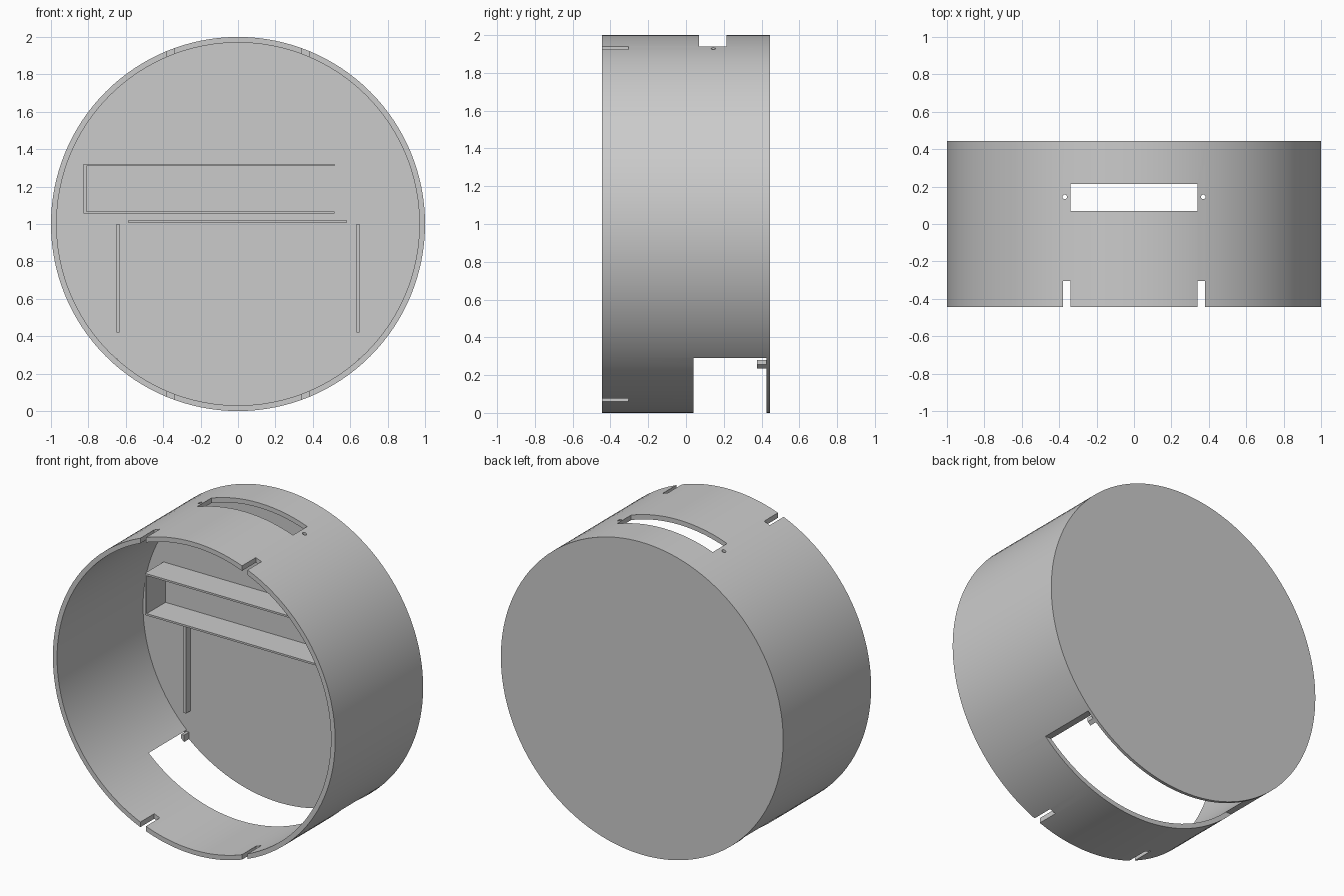
import bpy, bmesh, math

cube = bpy.data.objects.get("Cube")
if cube:
    bpy.data.objects.remove(cube, do_unlink=True)

grey = bpy.data.materials.new("plain_grey")
grey.use_nodes = True
grey.diffuse_color = (0.6, 0.6, 0.6, 1)
grey.node_tree.nodes["Principled BSDF"].inputs["Base Color"].default_value = (0.6, 0.6, 0.6, 1)

FRONT, BACK = -0.445, 0.445
FLOOR = 0.425          # inner face of the back plate
SINK = FLOOR + 0.005   # fittings sink slightly into the back plate


def box(name, x, y, z):
    """Box from (min, max) pairs."""
    bpy.ops.mesh.primitive_cube_add(size=1, location=[sum(p) / 2 for p in (x, y, z)])
    ob = bpy.context.object
    ob.name = name
    ob.scale = [p[1] - p[0] for p in (x, y, z)]
    bpy.ops.object.transform_apply(location=True, rotation=True, scale=True)
    ob.data.materials.append(grey)
    return ob


def drum(name, radius, y):
    """Cylinder lying along y."""
    bpy.ops.mesh.primitive_cylinder_add(vertices=128, radius=radius, depth=y[1] - y[0],
                                        location=(0, sum(y) / 2, 1), rotation=(math.pi / 2, 0, 0))
    ob = bpy.context.object
    ob.name = name
    bpy.ops.object.transform_apply(location=True, rotation=True, scale=True)
    ob.data.materials.append(grey)
    return ob


def cut(target, cutter):
    mod = target.modifiers.new("cut", "BOOLEAN")
    mod.operation = "DIFFERENCE"
    mod.solver = "EXACT"
    mod.object = cutter
    bpy.context.view_layer.objects.active = target
    bpy.ops.object.modifier_apply(modifier=mod.name)
    bpy.data.objects.remove(cutter, do_unlink=True)


# Round housing, open at the front
housing = drum("housing", 1.0, (FRONT, BACK))
cut(housing, drum("bore", 0.97, (-1, FLOOR)))

# Large bottom opening and top window
cut(housing, box("bottom_opening", (-0.9, 0.9), (0.04, FLOOR), (-0.2, 0.29)))
cut(housing, box("top_window", (-0.34, 0.34), (0.07, 0.215), (1.7, 2.2)))

for side in (-1, 1):
    # Screw holes beside the window
    bpy.ops.mesh.primitive_cylinder_add(vertices=16, radius=0.012, depth=0.4,
                                        location=(side * 0.37, 0.145, 1.95))
    cut(housing, bpy.context.object)
    # Notches in the front rim, top and bottom
    span = sorted((side * 0.34, side * 0.38))
    for z in ((1.8, 2.2), (-0.2, 0.2)):
        cut(housing, box("notch", span, (-0.6, -0.305), z))

bpy.ops.object.select_all(action="DESELECT")
housing.select_set(True)
bpy.context.view_layer.objects.active = housing
bpy.ops.object.shade_smooth_by_angle(angle=math.radians(30))

# Three-sided tray on the back plate
tray = (0.235, SINK)
box("tray_top", (-0.825, 0.515), tray, (1.31, 1.322))
box("tray_bottom", (-0.825, 0.515), tray, (1.055, 1.067))
box("tray_end", (-0.825, -0.811), tray, (1.067, 1.31))

# Low ribs on the back plate
rib = (0.378, SINK)
box("cross_rib", (-0.585, 0.58), rib, (1.005, 1.021))
for side, label in ((1, "left"), (-1, "right")):
    box(label + "_rib", sorted((side * 0.633, side * 0.649)), rib, (0.42, 1.0))

    # Small peg at the edge of the bottom opening, trimmed to the outer curve
    bm = bmesh.new()
    outline = [(0.645, 0.28), (0.665, 0.28), (0.665, 0.255), (0.645, 0.236)]
    face = bm.faces.new([bm.verts.new((side * x, 0.375, z)) for x, z in outline])
    ext = bmesh.ops.extrude_face_region(bm, geom=[face])
    moved = [v for v in ext["geom"] if isinstance(v, bmesh.types.BMVert)]
    bmesh.ops.translate(bm, verts=moved, vec=(0, SINK - 0.375, 0))
    bmesh.ops.recalc_face_normals(bm, faces=bm.faces)
    mesh = bpy.data.meshes.new(label + "_peg")
    bm.to_mesh(mesh)
    bm.free()
    mesh.materials.append(grey)
    bpy.context.collection.objects.link(bpy.data.objects.new(label + "_peg", mesh))
